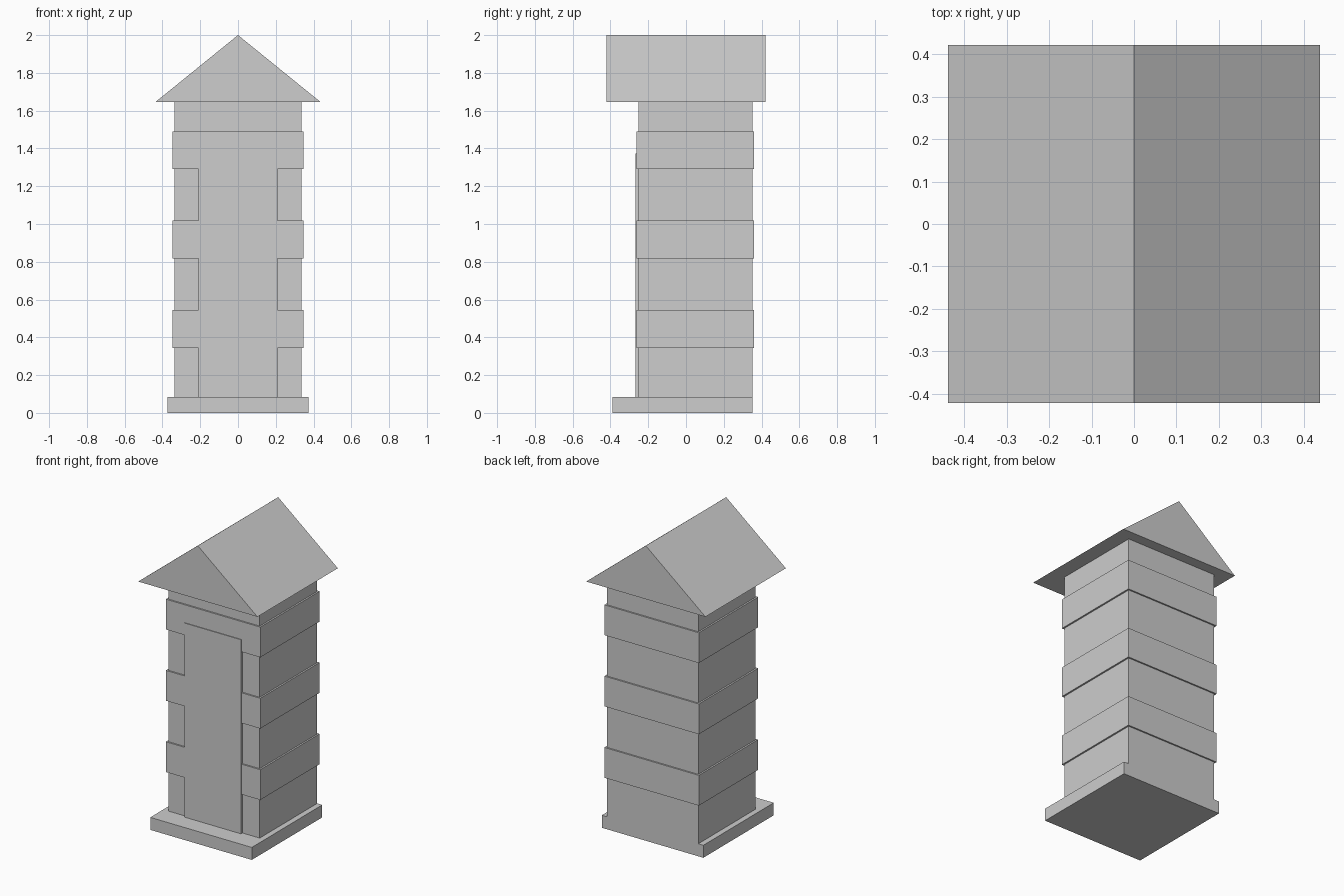
import bpy
import bmesh

default = bpy.data.objects.get("Cube")
if default:
    bpy.data.objects.remove(default, do_unlink=True)

GREY = (0.61, 0.61, 0.61, 1.0)
grey = bpy.data.materials.new("light_grey")
grey.use_nodes = True
grey.diffuse_color = GREY
grey.node_tree.nodes["Principled BSDF"].inputs["Base Color"].default_value = GREY


def prism(name, profile, y0, y1):
    """Extrude an x-z profile from y0 back to y1."""
    bm = bmesh.new()
    face = bm.faces.new([bm.verts.new((x, y0, z)) for x, z in profile])
    new = bmesh.ops.extrude_face_region(bm, geom=[face])["geom"]
    moved = [v for v in new if isinstance(v, bmesh.types.BMVert)]
    bmesh.ops.translate(bm, verts=moved, vec=(0, y1 - y0, 0))
    bmesh.ops.recalc_face_normals(bm, faces=bm.faces)
    mesh = bpy.data.meshes.new(name)
    bm.to_mesh(mesh)
    bm.free()
    mesh.materials.append(grey)
    obj = bpy.data.objects.new(name, mesh)
    bpy.context.collection.objects.link(obj)
    return obj


def box(name, half_width, y0, y1, z0, z1):
    w = half_width
    return prism(name, [(-w, z0), (w, z0), (w, z1), (-w, z1)], y0, y1)


BASE_TOP, EAVES = 0.083, 1.645

# Floor slab, flush with the back wall
box("base", 0.373, -0.388, 0.351, 0, BASE_TOP)

# Walls
box("walls", 0.336, -0.252, 0.351, BASE_TOP, EAVES)

# Raised plank bands around the walls
for i, z in enumerate((0.343, 0.817, 1.29)):
    box(f"plank_band_{i + 1}", 0.347, -0.262, 0.361, z, z + 0.201)

# Door standing just proud of the bands
box("door", 0.208, -0.267, -0.24, BASE_TOP, 1.372)

# Solid gable roof
prism("roof", [(-0.438, EAVES), (0.438, EAVES), (0, 2)], -0.422, 0.422)
